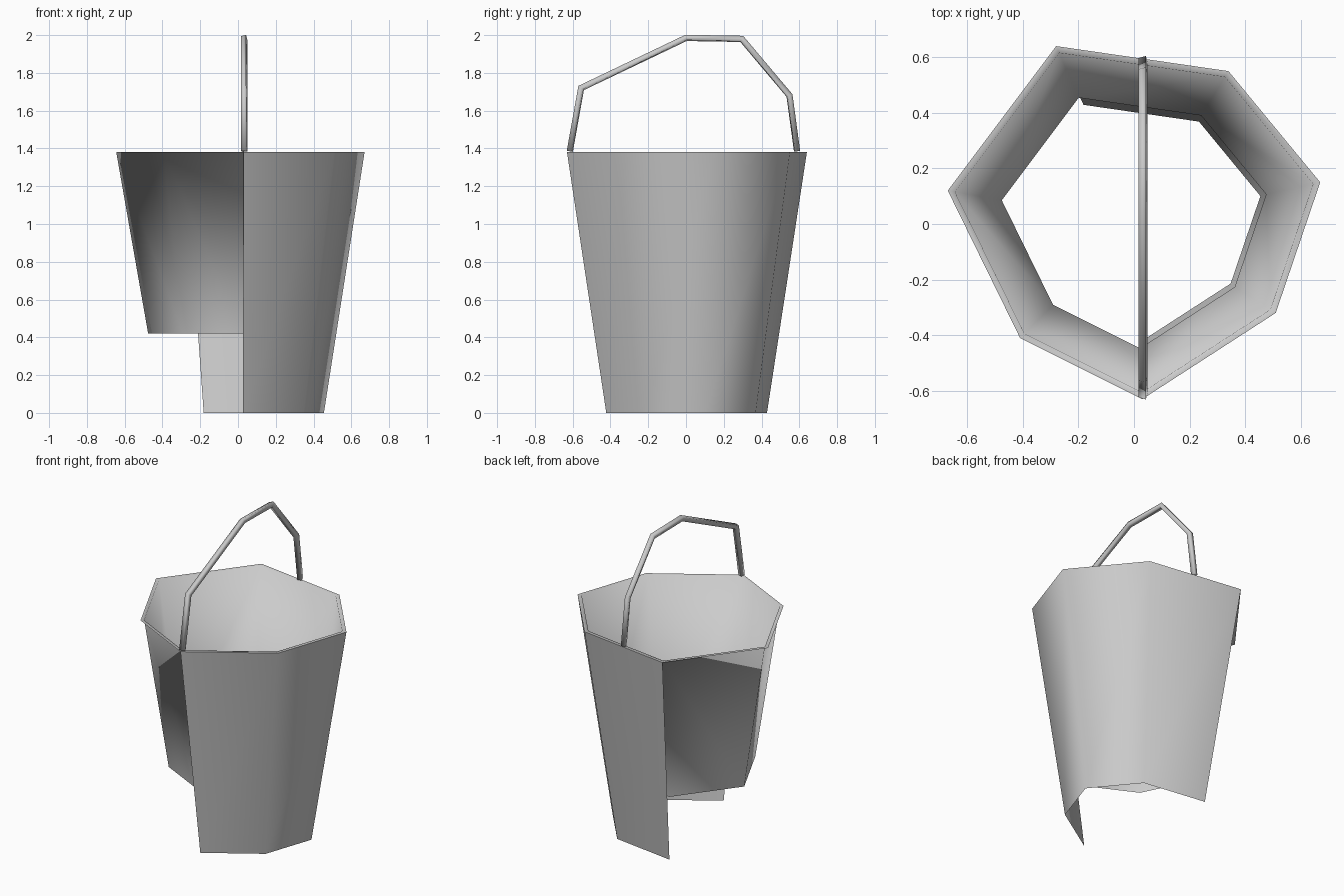
import bpy, bmesh, math
from mathutils import Vector

cube = bpy.data.objects.get("Cube")
if cube:
    bpy.data.objects.remove(cube, do_unlink=True)

grey = bpy.data.materials.new("plain grey")
grey.use_nodes = True
colour = (0.6, 0.6, 0.6, 1)
grey.diffuse_color = colour
grey.node_tree.nodes["Principled BSDF"].inputs["Base Color"].default_value = colour


def skin(name, rings, closed, caps=False):
    """Join successive rings of points with quads, smooth shaded."""
    bm = bmesh.new()
    rows = [[bm.verts.new(p) for p in ring] for ring in rings]
    count = len(rings[0])
    for low, high in zip(rows, rows[1:]):
        for i in range(count if closed else count - 1):
            j = (i + 1) % count
            bm.faces.new((low[i], low[j], high[j], high[i]))
    if caps:
        bm.faces.new(rows[0][::-1])
        bm.faces.new(rows[-1])
    for face in bm.faces:
        face.smooth = True
    mesh = bpy.data.meshes.new(name)
    bm.to_mesh(mesh)
    bm.free()
    obj = bpy.data.objects.new(name, mesh)
    bpy.context.collection.objects.link(obj)
    mesh.materials.append(grey)
    return obj


def scaled(points, factor, z, cx=0.0):
    return [(cx + (x - cx) * factor, y * factor, z) for x, y in points]


# Uneven seven-sided mouth, counter-clockwise from the front corner
mouth = [(0.03, -0.63), (0.51, -0.32), (0.67, 0.15), (0.34, 0.55),
         (-0.28, 0.64), (-0.67, 0.12), (-0.41, -0.41)]
TOP, LINER_END = 1.38, 0.42

# Outer wall: only four of the seven panels, open from front to back on one side
skin("outer_wall", [scaled(mouth[:5], 0.67, 0, 0.018), scaled(mouth[:5], 1, TOP)], False)

# Flat rim running on into the shorter inner wall, shaded as one surface
skin("rim_and_inner_wall", [scaled(mouth, 1, TOP), scaled(mouth, 0.962, TOP),
                            scaled(mouth, 0.71, LINER_END)], True)

# Bent handle: a thin square bar swept along a path over the mouth
path = [Vector((0.033, y, z)) for y, z in
        [(-0.615, 1.385), (-0.555, 1.72), (0, 1.985), (0.295, 1.98),
         (0.548, 1.68), (0.588, 1.385)]]
side = Vector((1, 0, 0))
bars = []
for i, p in enumerate(path):
    before = (p - path[max(i - 1, 0)]).normalized()
    after = (path[min(i + 1, len(path) - 1)] - p).normalized()
    along = (before + after).normalized()
    stretch = 1 / max(along.dot(before), along.dot(after))
    up = side.cross(along) * stretch
    bars.append([p + 0.019 * (side * math.cos(a) + up * math.sin(a))
                 for a in (math.radians(60 + 90 * k) for k in range(4))])
skin("handle", bars, True, caps=True)
